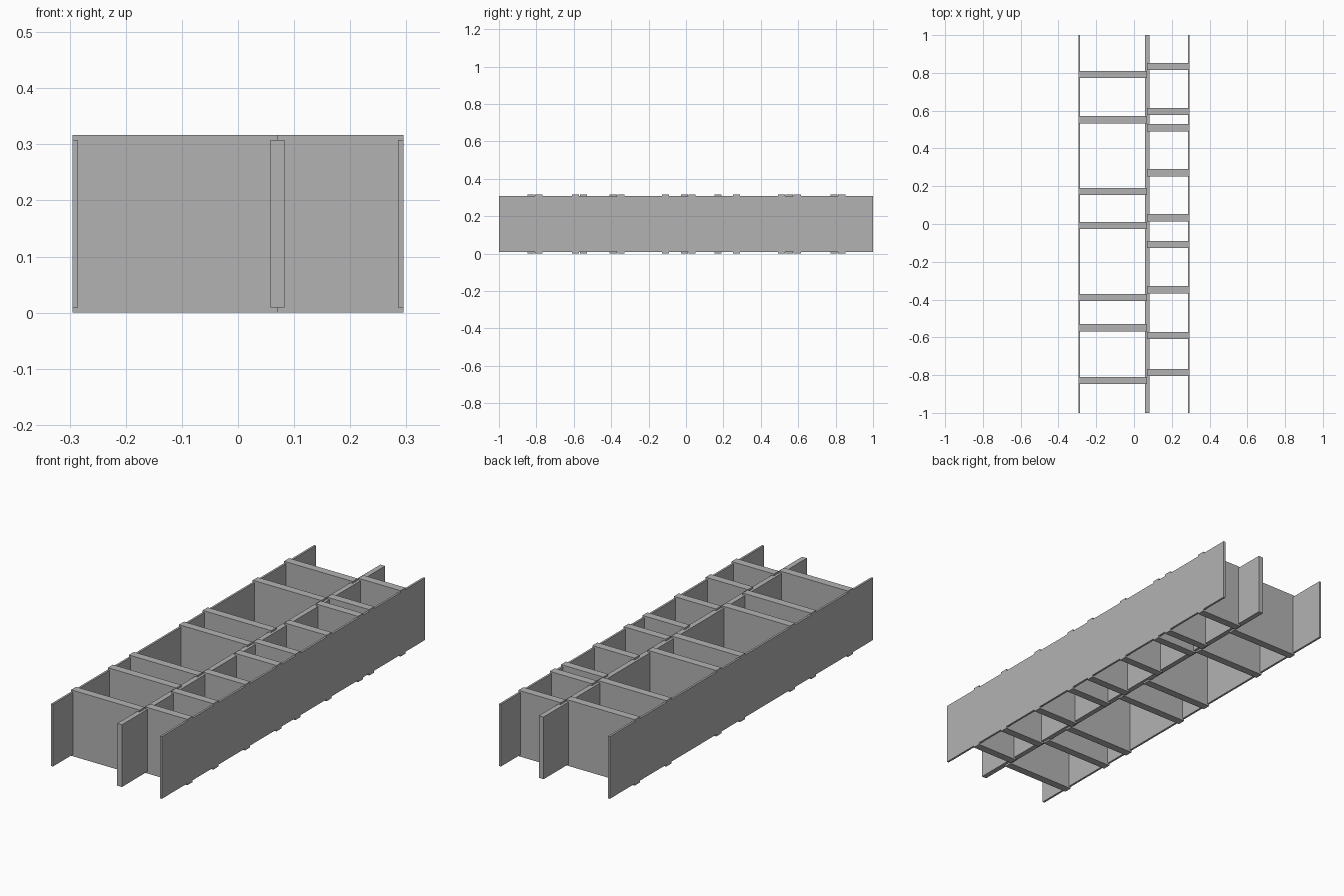
import bpy
import bmesh

cube = bpy.data.objects.get("Cube")
if cube:
    bpy.data.objects.remove(cube, do_unlink=True)

grey = bpy.data.materials.new("plain_grey")
grey.use_nodes = True
COLOUR = (0.45, 0.45, 0.45, 1)
grey.diffuse_color = COLOUR
grey.node_tree.nodes["Principled BSDF"].inputs["Base Color"].default_value = COLOUR

HALF_WIDTH = 0.295
SIDE = 0.01            # thickness of the side boards
SEAM = 0.07            # centre of the middle board
MID = 0.0125           # half thickness of the middle board
HEIGHT = 0.317
LIP = 0.009            # how far the cross pieces stand past the boards
RIB = 0.038


def extrude_profile(name, points, y0, y1):
    """Extrude an x-z outline along y."""
    bm = bmesh.new()
    face = bm.faces.new([bm.verts.new((x, y0, z)) for x, z in points])
    result = bmesh.ops.extrude_face_region(bm, geom=[face])
    moved = [v for v in result["geom"] if isinstance(v, bmesh.types.BMVert)]
    bmesh.ops.translate(bm, verts=moved, vec=(0, y1 - y0, 0))
    bmesh.ops.recalc_face_normals(bm, faces=bm.faces)
    mesh = bpy.data.meshes.new(name)
    bm.to_mesh(mesh)
    bm.free()
    mesh.materials.append(grey)
    obj = bpy.data.objects.new(name, mesh)
    bpy.context.collection.objects.link(obj)
    return obj


def board(name, x0, x1):
    low, high = LIP, HEIGHT - LIP
    extrude_profile(name, [(x0, low), (x1, low), (x1, high), (x0, high)], -1, 1)


def cross_piece(name, x0, x1, notch0, notch1, y):
    """Solid panel between two boards, with lips lapping their edges."""
    low, high = LIP, HEIGHT - LIP
    a, b = x0 + notch0, x1 - notch1
    outline = [(x0, 0), (x1, 0), (x1, low), (b, low), (b, high), (x1, high),
               (x1, HEIGHT), (x0, HEIGHT), (x0, high), (a, high), (a, low), (x0, low)]
    extrude_profile(name, outline, y - RIB / 2, y + RIB / 2)


# Long boards
board("right_side_board", -HALF_WIDTH, -HALF_WIDTH + SIDE)
board("middle_board", SEAM - MID, SEAM + MID)
board("left_side_board", HALF_WIDTH - SIDE, HALF_WIDTH)

# Cross pieces of the wide bay
for i, y in enumerate([-0.828, -0.549, -0.389, -0.008, 0.172, 0.552, 0.791]):
    cross_piece(f"wide_cross_piece_{i + 1}", -HALF_WIDTH, SEAM, SIDE, MID, y)

# Cross pieces of the narrow bay
for i, y in enumerate([-0.787, -0.59, -0.348, -0.109, 0.033, 0.271, 0.51, 0.595, 0.833]):
    cross_piece(f"narrow_cross_piece_{i + 1}", SEAM, HALF_WIDTH, MID, SIDE, y)
